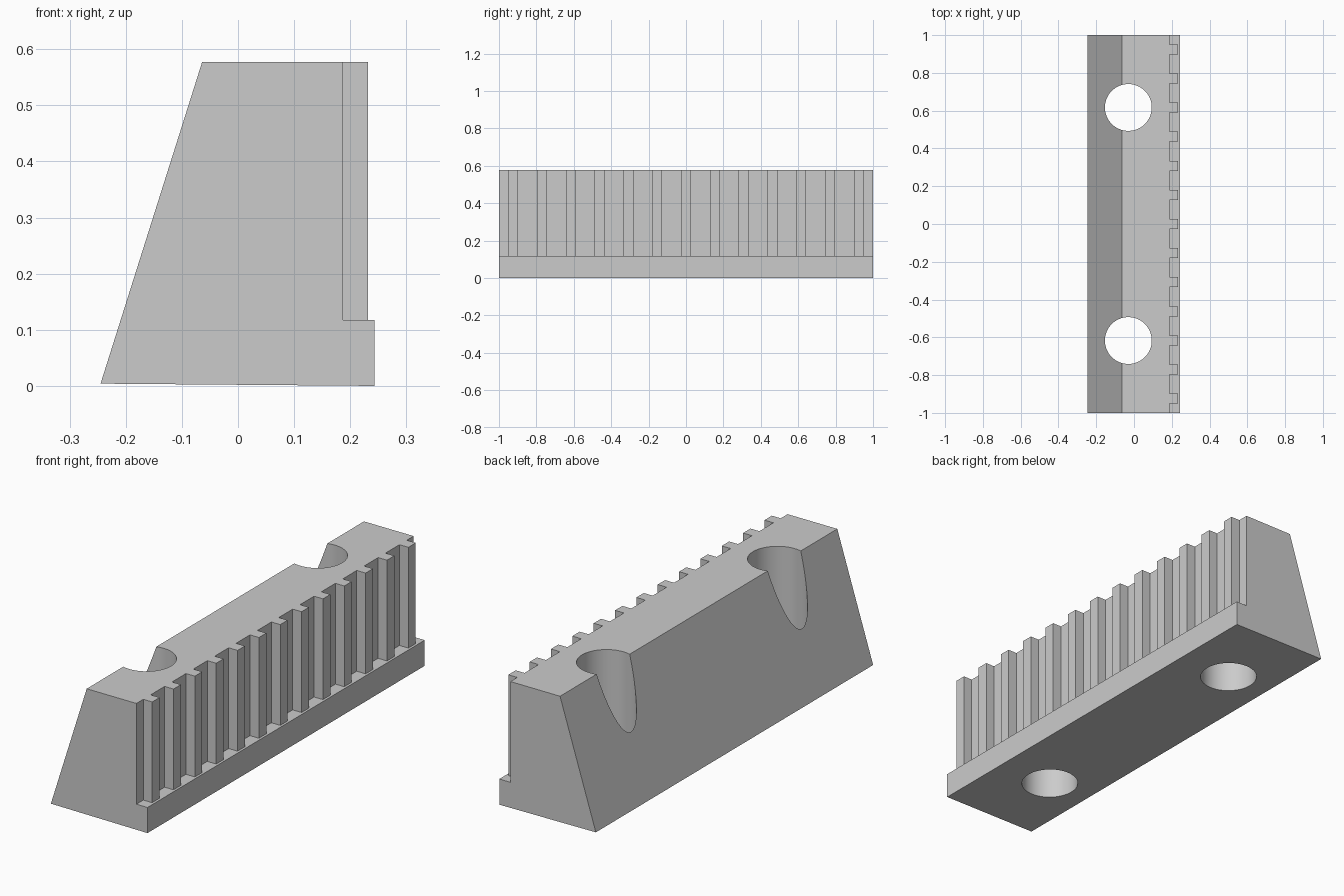
import bpy, bmesh, math
from mathutils import Vector

cube = bpy.data.objects.get("Cube")
if cube:
    bpy.data.objects.remove(cube, do_unlink=True)

LENGTH, TOP = 2.0, 0.577
LEDGE_X, LEDGE_Z = 0.243, 0.117
TOOTH_X, ROOT_X = 0.232, 0.187
PITCH, TOOTH_W, TEETH = 0.154, 0.053, 13
HOLE_X, HOLE_Y, HOLE_R = -0.03, 0.617, 0.124


def prism(name, points, direction):
    """Extrude a closed outline along a direction."""
    bm = bmesh.new()
    face = bm.faces.new([bm.verts.new(p) for p in points])
    out = bmesh.ops.extrude_face_region(bm, geom=[face])
    moved = [g for g in out["geom"] if isinstance(g, bmesh.types.BMVert)]
    bmesh.ops.translate(bm, verts=moved, vec=Vector(direction))
    bmesh.ops.recalc_face_normals(bm, faces=bm.faces)
    mesh = bpy.data.meshes.new(name)
    bm.to_mesh(mesh)
    bm.free()
    obj = bpy.data.objects.new(name, mesh)
    bpy.context.collection.objects.link(obj)
    return obj


def cut(target, cutter):
    """Subtract a cutter and remove it."""
    cutter.hide_render = True
    mod = target.modifiers.new("cut", "BOOLEAN")
    mod.operation, mod.solver, mod.object = "DIFFERENCE", "EXACT", cutter
    bpy.context.view_layer.objects.active = target
    bpy.ops.object.modifier_apply(modifier=mod.name)
    bpy.data.objects.remove(cutter, do_unlink=True)


# Wedge body with sloping back and a very slightly tilted base
half = LENGTH / 2
profile = [(-0.245, 0.004), (LEDGE_X, 0), (LEDGE_X, TOP), (-0.064, TOP)]
body = prism("toothed_jaw", [(x, -half, z) for x, z in profile], (0, LENGTH, 0))

# Comb cutter leaves the row of upright teeth above the ledge
outline = [(0.4, -1.1), (ROOT_X, -1.1)]
for i in range(TEETH):
    y = (i - (TEETH - 1) / 2) * PITCH
    a, b = y - TOOTH_W / 2, y + TOOTH_W / 2
    outline += [(ROOT_X, a), (TOOTH_X, a), (TOOTH_X, b), (ROOT_X, b)]
outline += [(ROOT_X, 1.1), (0.4, 1.1)]
cut(body, prism("comb_cutter", [(x, y, LEDGE_Z) for x, y in outline], (0, 0, 1)))

# Two vertical bolt holes that break through the sloping back
for side in (-1, 1):
    ring = [(HOLE_X + HOLE_R * math.cos(t), side * HOLE_Y + HOLE_R * math.sin(t), -0.2)
            for t in (math.tau * k / 64 for k in range(64))]
    cut(body, prism("hole_cutter", ring, (0, 0, 1)))

# Single plain grey finish
grey = bpy.data.materials.new("light_grey")
grey.use_nodes = True
colour = (0.6, 0.6, 0.6, 1)
grey.diffuse_color = colour
grey.node_tree.nodes["Principled BSDF"].inputs["Base Color"].default_value = colour
body.data.materials.clear()
body.data.materials.append(grey)

# Smooth hole walls, crisp edges elsewhere
bpy.ops.object.select_all(action="DESELECT")
body.select_set(True)
bpy.context.view_layer.objects.active = body
bpy.ops.object.shade_smooth_by_angle(angle=math.radians(30))
